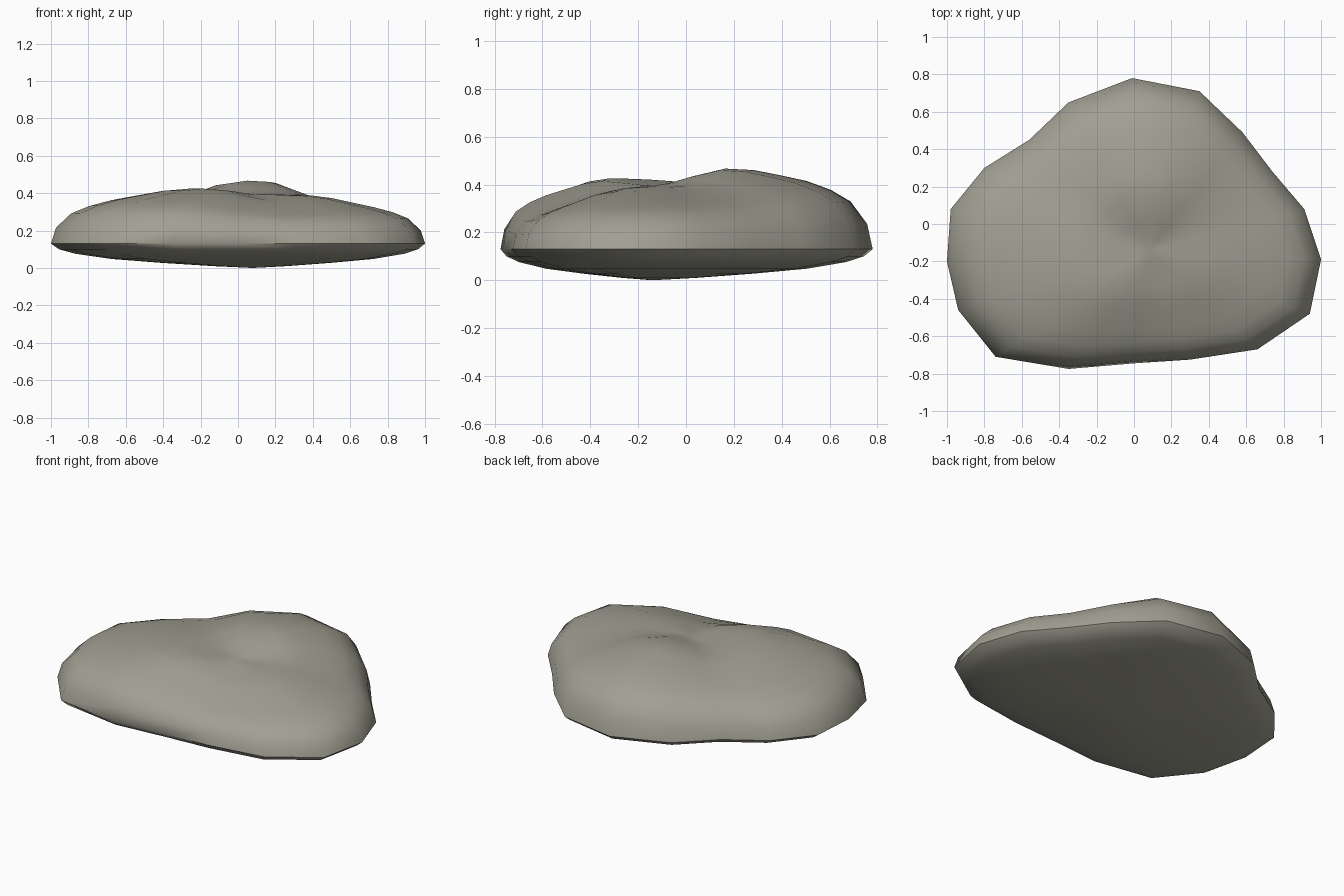
import bpy, bmesh, math

if "Cube" in bpy.data.objects:
    bpy.data.objects.remove(bpy.data.objects["Cube"])

# Rim outline (x, y) with the height of the stone above the rim on that spoke
RIM = [(1.0, -.19, .255), (.91, .08, .255), (.74, .28, .265), (.58, .49, .31),
       (.35, .71, .365), (-.01, .78, .375), (-.35, .65, .35), (-.56, .45, .30),
       (-.80, .30, .285), (-.98, .08, .295), (-1.0, -.20, .305), (-.94, -.46, .31),
       (-.74, -.71, .31), (-.35, -.775, .295), (0.0, -.745, .245), (.30, -.725, .215),
       (.66, -.67, .23), (.94, -.48, .25)]
CX, CY, RIM_Z = .08, -.14, .13
MID_Z = .395                       # saddle where the three lobes meet

# (distance from centre, share of spoke height, blend towards the saddle)
TOP = [(.975, .28, 0), (.90, .53, 0), (.81, .66, 0), (.70, .76, .02),
       (.59, .83, .1), (.46, .93, .22), (.33, 1.0, .35), (.18, 1.0, .65), (.08, 1.0, .9)]
# (distance from centre, absolute height)
BOTTOM = [(.96, .10), (.88, .076), (.70, .048), (.45, .027), (.2, .01)]

bm = bmesh.new()


def ring(f, height):
    return [bm.verts.new((CX + (x - CX) * f, CY + (y - CY) * f, height(h)))
            for x, y, h in RIM]


def bridge(a, b):
    n = len(a)
    for i in range(n):
        j = (i + 1) % n
        bm.faces.new((a[i], a[j], b[j], b[i]))


def cap(a, z):
    c = bm.verts.new((CX, CY, z))
    for i in range(len(a)):
        bm.faces.new((a[i], a[(i + 1) % len(a)], c))


# Lobed upper side
rim = ring(1, lambda h: RIM_Z)
prev = rim
for f, g, k in TOP:
    cur = ring(f, lambda h: (RIM_Z + h * g) * (1 - k) + MID_Z * k)
    bridge(prev, cur)
    prev = cur
cap(prev, MID_Z)

# Shallow underside
prev = rim
for f, z in BOTTOM:
    cur = ring(f, lambda h: z)
    bridge(prev, cur)
    prev = cur
cap(prev, 0)

bmesh.ops.recalc_face_normals(bm, faces=bm.faces)
mesh = bpy.data.meshes.new("stone")
bm.to_mesh(mesh)
bm.free()

stone = bpy.data.objects.new("stone", mesh)
bpy.context.collection.objects.link(stone)
mat = bpy.data.materials.new("warm grey stone")
mat.diffuse_color = (.36, .35, .29, 1)
mat.use_nodes = True
mat.node_tree.nodes["Principled BSDF"].inputs["Base Color"].default_value = mat.diffuse_color
mesh.materials.append(mat)

# Smooth surface with a crisp rim
bpy.context.view_layer.objects.active = stone
stone.select_set(True)
bpy.ops.object.shade_smooth_by_angle(angle=math.radians(50))
